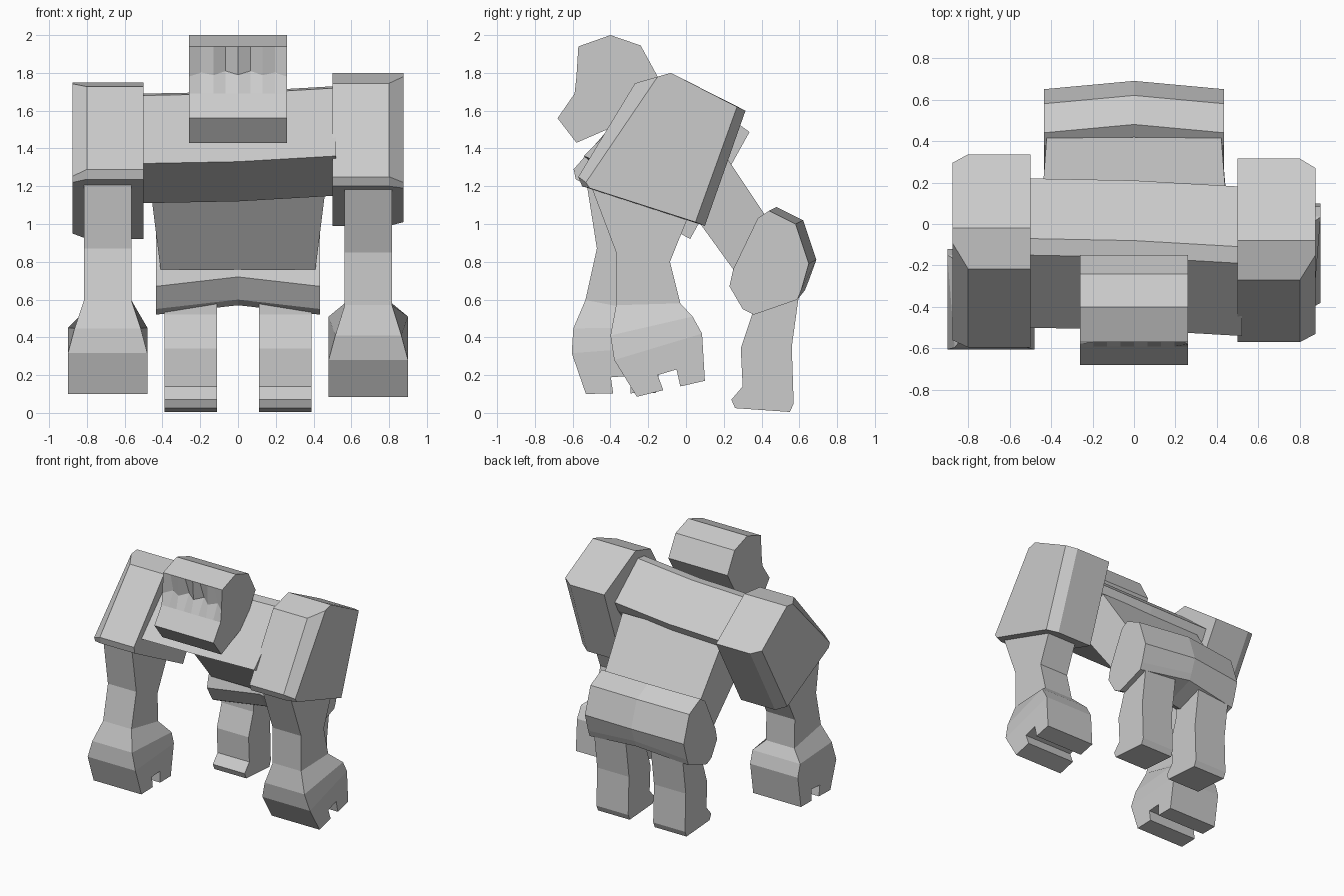
import bpy
import bmesh
import math

if "Cube" in bpy.data.objects:
    bpy.data.objects.remove(bpy.data.objects["Cube"])

stone = bpy.data.materials.new("plain_grey")
stone.use_nodes = True
GREY = (0.6, 0.6, 0.6, 1)
stone.diffuse_color = GREY
stone.node_tree.nodes["Principled BSDF"].inputs["Base Color"].default_value = GREY


def loft(name, rings):
    """Skin a list of equally long point rings and cap both ends."""
    bm = bmesh.new()
    rows = [[bm.verts.new(p) for p in ring] for ring in rings]
    n = len(rows[0])
    for a, b in zip(rows, rows[1:]):
        for i in range(n):
            j = (i + 1) % n
            bm.faces.new((a[i], a[j], b[j], b[i]))
    bm.faces.new(rows[0])
    bm.faces.new(rows[-1])
    bmesh.ops.recalc_face_normals(bm, faces=bm.faces)
    mesh = bpy.data.meshes.new(name)
    bm.to_mesh(mesh)
    bm.free()
    mesh.materials.append(stone)
    obj = bpy.data.objects.new(name, mesh)
    bpy.context.collection.objects.link(obj)
    return obj


def across(name, slices):
    """Loft side profiles (y, z) placed at different x."""
    return loft(name, [[(x, y, z) for y, z in prof] for x, prof in slices])


def shift(prof, dy, dz):
    return [(y + dy, z + dz) for y, z in prof]


def swing(prof, pivot, target, degrees):
    """Turn a side profile about a pivot, then carry the pivot to a target."""
    c, s = math.cos(math.radians(degrees)), math.sin(math.radians(degrees))
    return [(target[0] + (y - pivot[0]) * c - (z - pivot[1]) * s,
             target[1] + (y - pivot[0]) * s + (z - pivot[1]) * c) for y, z in prof]


def limb(name, cx, levels):
    """Stack of four-cornered rings: front point, back point, half widths."""
    loft(name, [[(cx - wf, *f), (cx + wf, *f), (cx + wb, *b), (cx - wb, *b)]
                for f, b, wf, wb in levels])


# Shoulders: bevelled slabs, the right one swung a little forward
slab = [(-.57, 1.25), (-.27, 1.745), (-.08, 1.80), (.315, 1.60), (.10, .99), (-.55, 1.20)]
outer = [(-.53, 1.22), (-.15, 1.78), (-.08, 1.80), (.27, 1.62), (.05, 1.01), (-.51, 1.19)]
for side, sx in (("left", 1), ("right", -1)):
    a, b = slab, outer
    if sx < 0:
        a, b = (swing(p, slab[2], (-.02, 1.75), -9.6) for p in (slab, outer))
    across(side + "_shoulder", [(sx * .5, a), (sx * .8, a), (sx * .875, b)])

# Chest: bar between the shoulders, tilted slightly
chest = [(-.51, 1.33), (-.16, 1.69), (-.08, 1.70), (.21, 1.46), (.17, 1.38), (-.03, 1.12)]
across("chest", [(-.52, shift(chest, .01, -.01)), (0, chest),
                 (.52, shift(chest, -.03, .03))])

# Belly: tapering block leading back to the hips
limb("belly", 0, [((-.04, 1.16), (.17, 1.42), .46, .44),
                  ((.25, .76), (.43, 1.03), .41, .42)])

# Hips: faceted block bulging along its middle
hips = [(.38, 1.03), (.44, 1.07), (.58, 1.00), (.65, .79), (.61, .65),
        (.59, .60), (.36, .52), (.30, .55), (.23, .67), (.25, .76)]
middle = [(y + .04, z + (.05 if z < .7 else .02)) for y, z in hips]
across("hips", [(-.435, hips), (0, middle), (.435, hips)])

# Hind legs
leg = [(.35, .58), (.35, .52), (.29, .34), (.30, .14), (.24, .07), (.26, .025),
       (.55, .005), (.57, .05), (.56, .35), (.60, .64)]
for side, sx in (("left", 1), ("right", -1)):
    across(side + "_hind_leg", [(sx * .11, leg), (sx * .39, leg)])

# Arms and two-toed hands
toe = (-.26, .085)
palm = [(-.38, .28), toe, (-.12, .12), (-.15, .20), (-.05, .23),
        (-.03, .14), (.10, .17), (.085, .42)]
stack = [((-.37, .85), (-.085, .80), .125, .125), ((-.37, .57), (-.03, .58), .125, .125),
         ((-.40, .41), (.035, .51), .175, .21), ((-.38, .28), (.085, .42), .21, .21)]
for side, sx in (("left", 1), ("right", -1)):
    def pose(prof):
        return prof if sx > 0 else swing(prof, toe, (-.53, .10), -12.5)
    top = ((-.51, 1.22), (.02, 1.06)) if sx > 0 else ((-.53, 1.24), (-.06, 1.05))
    levels = [(*top, .125, .125)]
    levels += [(*pose([f, b]), wf, wb) for f, b, wf, wb in stack]
    limb(side + "_arm", sx * .69, levels)
    across(side + "_hand", [(sx * .48, pose(palm)), (sx * .90, pose(palm))])

# Head: extruded profile with a dented face under the brow
head = [(-.40, 2.0), (-.24, 1.945), (-.15, 1.78), (-.28, 1.56), (-.58, 1.43),
        (-.68, 1.56), (-.59, 1.69)]
dents = (0, .045, .015, .06, .02, .06, .015, .045, 0)
slices = []
for i, d in enumerate(dents):
    x = -.26 + .52 * i / (len(dents) - 1)
    face = [(-.58 + d, 1.78 + .5 * d), (-.57, 1.94)]
    slices.append((x, head + face))
across("head", slices)
